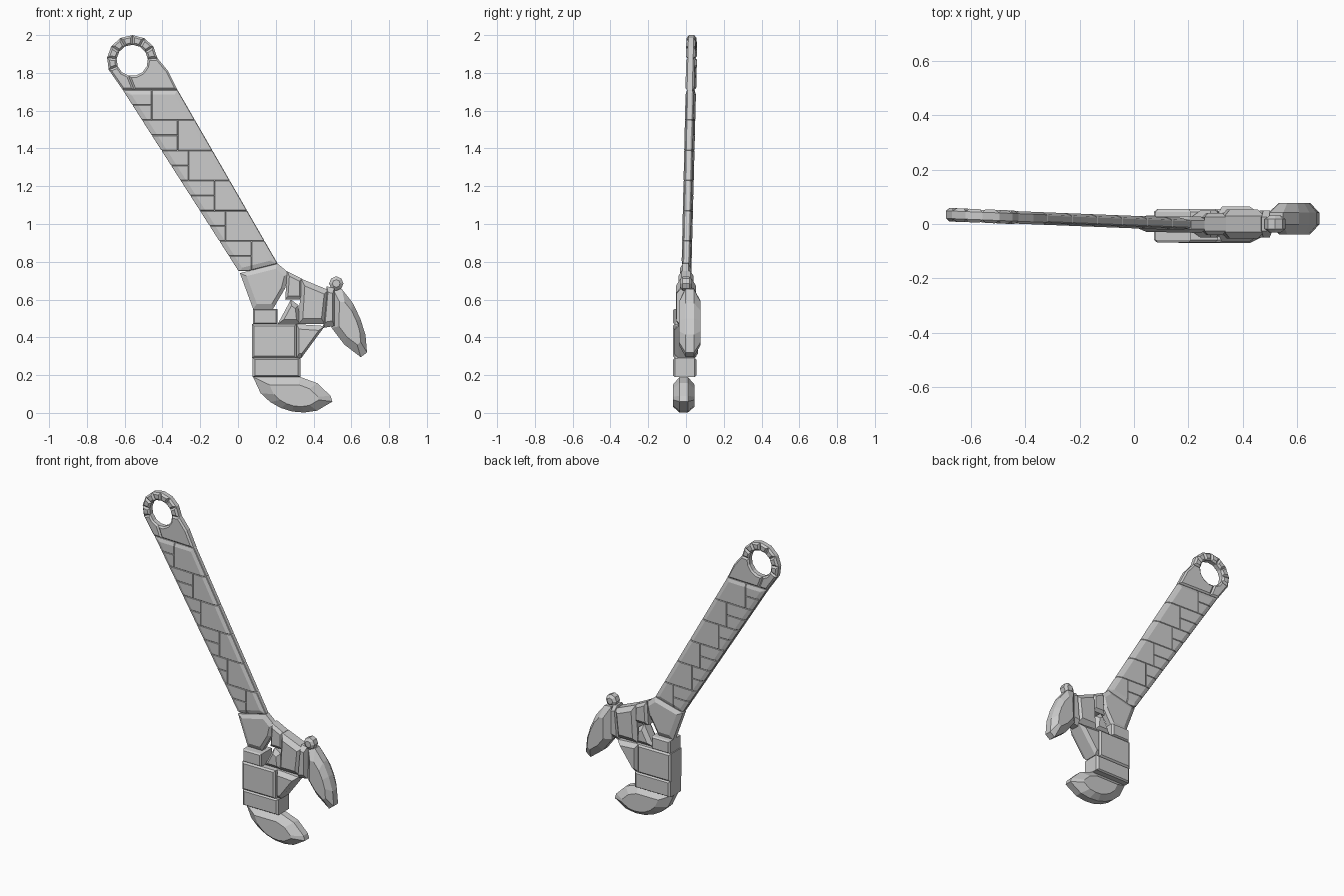
import bpy, bmesh, math
from mathutils import Vector

if "Cube" in bpy.data.objects:
    bpy.data.objects.remove(bpy.data.objects["Cube"], do_unlink=True)


def rectangle(left, right, bottom, top):
    return [(left, bottom), (right, bottom), (right, top), (left, top)]


def bow(start, end, bulge, steps):
    """Points of an arc from start to end, bulging to the right of travel."""
    start, end = Vector(start), Vector(end)
    along = end - start
    side = Vector((along.y, -along.x)).normalized() * bulge
    points = []
    for i in range(steps + 1):
        t = i / steps
        points.append(start + along * t + side * (4 * t * (1 - t)) ** 0.7)
    return points


def fan(centre, radius, start, end, steps):
    """Points on a circle between two angles in degrees."""
    angles = [math.radians(start + (end - start) * i / steps) for i in range(steps + 1)]
    return [Vector(centre) + radius * Vector((math.cos(a), math.sin(a))) for a in angles]


def solid(outline, half, rise, inset=0.004, shrink=1.0):
    """Prism from an x-z outline with chamfered front and back caps."""
    bm = bmesh.new()
    face = bm.faces.new([bm.verts.new((x, -half, z)) for x, z in outline])
    new = bmesh.ops.extrude_face_region(bm, geom=[face], use_keep_orig=True)["geom"]
    back = next(g for g in new if isinstance(g, bmesh.types.BMFace))
    for v in back.verts:
        v.co.y = half
    bmesh.ops.recalc_face_normals(bm, faces=bm.faces[:])
    for cap, side in ((face, -1), (back, 1)):
        bmesh.ops.inset_region(bm, faces=[cap], thickness=inset, use_even_offset=True)
        middle = cap.calc_center_median()
        for v in cap.verts:
            v.co = middle + (v.co - middle) * shrink
            v.co.y += side * rise
    return bm


def finish(name, bm, y=0.0, lean=0.0):
    """Lean the part gently along x and store it as a flat-shaded object."""
    for v in bm.verts:
        v.co.y += y + lean * v.co.x
    bmesh.ops.recalc_face_normals(bm, faces=bm.faces[:])
    mesh = bpy.data.meshes.new(name)
    bm.to_mesh(mesh)
    bm.free()
    bpy.context.collection.objects.link(bpy.data.objects.new(name, mesh))


def handle_part(name, bm):
    finish(name, bm, y=0.007, lean=-0.04)


def head_part(name, outline, half=0.025, rise=0.024, shrink=0.75, y=0.0):
    finish(name, solid(outline, half, rise, shrink=shrink), y=y)


def cell(source, left, right, bottom, top):
    """Cut one block out of a solid and ease its edges."""
    bm = source.copy()
    for co, normal in (((left, 0, 0), (-1, 0, 0)), ((right, 0, 0), (1, 0, 0)),
                       ((0, 0, bottom), (0, 0, -1)), ((0, 0, top), (0, 0, 1))):
        geom = bm.verts[:] + bm.edges[:] + bm.faces[:]
        bmesh.ops.bisect_plane(bm, geom=geom, plane_co=co, plane_no=normal, clear_outer=True)
        bmesh.ops.holes_fill(bm, edges=[e for e in bm.edges if e.is_boundary], sides=0)
    bmesh.ops.recalc_face_normals(bm, faces=bm.faces[:])
    sharp = [e for e in bm.edges if len(e.link_faces) == 2 and e.calc_face_angle() > 0.5]
    bmesh.ops.bevel(bm, geom=sharp, offset=0.003, segments=1, affect='EDGES',
                    clamp_overlap=True)
    return bm


# Handle bar, divided into staggered blocks
bar = solid([(-0.61, 1.71), (0.01, 0.74), (0.21, 0.79), (-0.32, 1.71)],
            half=0.014, rise=0.009, inset=0.025)
ROWS = 6
BOTTOM, TOP = 0.75, 1.71
step = (TOP - BOTTOM) / ROWS
for row in range(ROWS):
    low = BOTTOM + row * step
    middle, high = low + step / 2, low + step
    split = 0.1 - 0.61 * (middle - BOTTOM) + 0.02 * (-1) ** row
    handle_part(f"handle_left_block_{row + 1}", cell(bar, split, 1, low, high))
    handle_part(f"handle_right_lower_block_{row + 1}", cell(bar, -1, split, low, middle))
    handle_part(f"handle_right_upper_block_{row + 1}", cell(bar, -1, split, middle, high))
bar.free()

# Hanging ring: wedge segments around the hole
HOLE = (-0.56, 1.866)
inner = fan(HOLE, 0.083, 5, 202, 7)
outer = fan(HOLE, 0.134, 5, 202, 7)
for i in range(len(inner) - 1):
    wedge = [inner[i], outer[i], outer[i + 1], inner[i + 1]]
    handle_part(f"ring_segment_{i + 1}", solid(wedge, half=0.014, rise=0.011, inset=0.011))

# Shoulders joining ring and handle, hollowed to follow the hole
lower_rim = fan(HOLE, 0.083, 202, 365, 6)
shoulder = dict(half=0.014, rise=0.009, inset=0.01)
handle_part("ring_shoulder_right", solid(
    [outer[-1], (-0.61, 1.71), (-0.55, 1.71)] + lower_rim[2::-1], **shoulder))
handle_part("ring_shoulder_left", solid(
    [(-0.55, 1.71), (-0.32, 1.71), (-0.37, 1.81), outer[0]] + lower_rim[:1:-1], **shoulder))

# Neck flaring into the head
finish("neck", solid(
    [(0.01, 0.74), (0.08, 0.55), (0.185, 0.55), (0.25, 0.66), (0.27, 0.74), (0.21, 0.79)],
    half=0.016, rise=0.014, shrink=0.8), y=0.002, lean=-0.02)

# Main head blocks
block = dict(half=0.052, rise=0.01, shrink=0.93, y=-0.007)
head_part("head_top_block", rectangle(0.08, 0.21, 0.47, 0.55), **block)
head_part("head_body", rectangle(0.074, 0.31, 0.29, 0.47), **block)
head_part("jaw_root", rectangle(0.078, 0.33, 0.19, 0.29), **block)
head_part("head_slope", [(0.31, 0.47), (0.31, 0.29), (0.335, 0.29), (0.46, 0.46)], half=0.04)

# Adjuster and the blocks carrying the moving jaw
head_part("adjuster", [(0.21, 0.47), (0.33, 0.47), (0.32, 0.57), (0.28, 0.6)], shrink=0.6)
head_part("bridge", [(0.25, 0.6), (0.34, 0.6), (0.34, 0.71), (0.26, 0.75)], rise=0.015)
head_part("slide_block", [(0.335, 0.71), (0.32, 0.47), (0.46, 0.47), (0.48, 0.65)], half=0.03)
head_part("slide_edge", [(0.45, 0.45), (0.51, 0.46), (0.51, 0.66), (0.47, 0.67)])

# Curved jaws
jaw = dict(half=0.022, rise=0.036, shrink=0.64)
head_part("fixed_jaw", bow((0.08, 0.19), (0.5, 0.06), 0.115, 7)
          + bow((0.49, 0.09), (0.33, 0.19), 0.02, 2), y=-0.012, **jaw)
head_part("moving_jaw", bow((0.496, 0.45), (0.65, 0.295), 0.015, 2)
          + bow((0.683, 0.32), (0.55, 0.655), 0.033, 4) + [(0.5, 0.66)], y=0.02, **jaw)

# Knob above the moving jaw
head_part("knob", fan((0.52, 0.685), 0.038, 0, 315, 7), half=0.018, rise=0.014, shrink=0.6)
